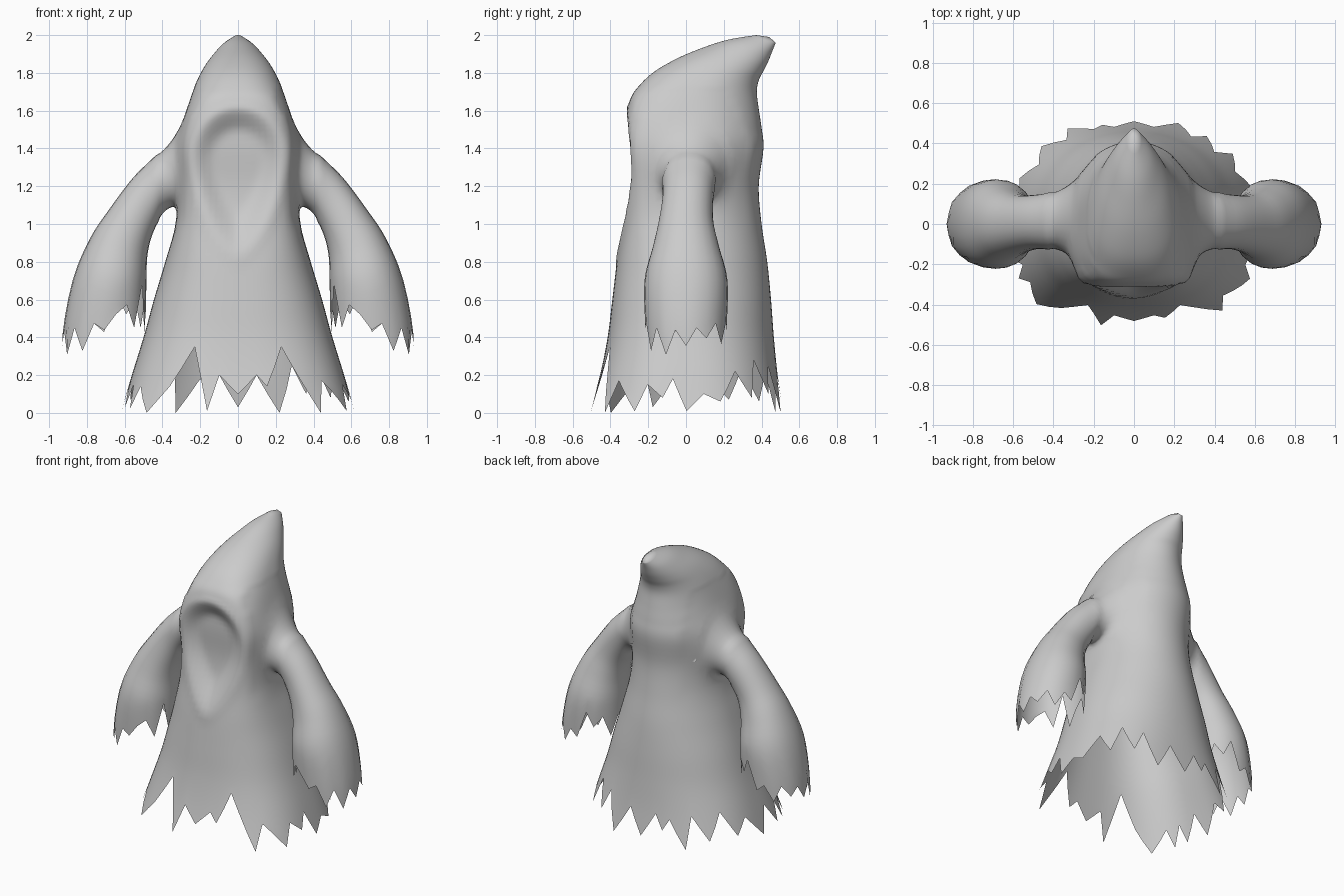
import bpy
import bmesh
import math
from mathutils import Vector

cube = bpy.data.objects.get("Cube")
if cube:
    bpy.data.objects.remove(cube, do_unlink=True)

cloth = bpy.data.materials.new("grey cloth")
cloth.use_nodes = True
cloth.diffuse_color = (0.6, 0.6, 0.6, 1)
cloth.node_tree.nodes["Principled BSDF"].inputs["Base Color"].default_value = (0.6, 0.6, 0.6, 1)


def spline(keys, k):
    """Smooth interpolation through a list of key tuples."""
    last = len(keys) - 1
    i = max(0, min(int(k), last - 1))
    t = k - i
    p0, p1, p2, p3 = (keys[max(0, min(j, last))] for j in range(i - 1, i + 3))
    if i == 0:
        p0 = [2 * a - b for a, b in zip(p1, p2)]
    return [0.5 * (2 * b + (c - a) * t + (2 * a - 5 * b + 4 * c - d) * t * t
                   + (3 * b - a - 3 * c + d) * t ** 3)
            for a, b, c, d in zip(p0, p1, p2, p3)]


def torn_edge(points, deg):
    """Straight-sided teeth between (angle, value) points around the hem."""
    for (a, u), (b, v) in zip(points, points[1:]):
        if a <= deg <= b:
            return u + (v - u) * (deg - a) / (b - a)
    return points[-1][1]


def squircle(angle, n):
    c, s = math.cos(angle), math.sin(angle)
    r = (abs(c) ** n + abs(s) ** n) ** (-1 / n)
    return r * c, r * s


def loft(name, surface, hem, base, top, step, columns, tip, plug):
    """Cloth tube with a ragged hem; slot 1 marks a temporary plug in the opening."""
    bm = bmesh.new()
    rows = []
    hem_rows = 5
    count = round((top - base) / step)
    for j in range(hem_rows + count + 1):
        row = []
        for i in range(columns):
            deg = -180 + 360 * i / columns
            if j < hem_rows:
                start = torn_edge(hem, deg)
                k = start + (base - start) * j / hem_rows
            else:
                k = base + (top - base) * (j - hem_rows) / count
            row.append(bm.verts.new(surface(math.radians(deg), k)))
        rows.append(row)
    tip_point, plug_point = bm.verts.new(tip), bm.verts.new(plug)
    for i in range(columns):
        n = (i + 1) % columns
        for low, high in zip(rows, rows[1:]):
            bm.faces.new((low[i], low[n], high[n], high[i]))
        bm.faces.new((rows[-1][i], rows[-1][n], tip_point))
        bm.faces.new((rows[0][n], rows[0][i], plug_point)).material_index = 1
    mesh = bpy.data.meshes.new(name)
    bm.to_mesh(mesh)
    bm.free()
    mesh.materials.append(cloth)
    mesh.materials.append(cloth)
    obj = bpy.data.objects.new(name, mesh)
    bpy.context.collection.objects.link(obj)
    return obj


# Robe and hood rings: front y, front z, back y, back z, half width,
# squareness of the front and of the back
ROBE = [(-.51, 0, .515, 0, .62, 2.8, 2.6), (-.455, .2, .485, .2, .562, 2.7, 2.4),
        (-.415, .4, .465, .4, .50, 2.6, 2.2), (-.39, .6, .45, .6, .445, 2.6, 2.1),
        (-.365, .8, .43, .8, .385, 2.8, 2), (-.33, 1, .40, 1, .33, 3.5, 2),
        (-.308, 1.2, .385, 1.2, .315, 4.3, 2), (-.315, 1.4, .41, 1.4, .325, 4.5, 2),
        (-.31, 1.55, .40, 1.51, .295, 4.2, 2), (-.295, 1.66, .385, 1.61, .262, 3.3, 2),
        (-.25, 1.73, .375, 1.70, .235, 2.7, 2), (-.17, 1.805, .385, 1.76, .205, 2.4, 2),
        (-.05, 1.875, .41, 1.81, .17, 2.2, 2), (.08, 1.93, .435, 1.86, .13, 2, 2),
        (.22, 1.975, .455, 1.91, .085, 2, 2), (.37, 2, .475, 1.96, .03, 2, 2)]

ROBE_HEM = [(-180, .03), (-170, .2), (-165, .1), (-160, .18), (-150, 0), (-145, .22),
            (-135, .06), (-125, .24), (-115, .07), (-105, .17), (-90, .01), (-80, .18),
            (-70, .03), (-65, .15), (-60, .02), (-55, .14), (-45, 0), (-35, .14),
            (-25, .35), (-20, .2), (-15, .01), (-10, .2), (0, .1), (10, .2), (15, .14),
            (25, .35), (40, 0), (45, .17), (50, .12), (60, .01), (65, .15), (75, .08),
            (80, .18), (90, .01), (100, .1), (110, .06), (120, .22), (130, .08),
            (135, .28), (145, .1), (150, .25), (160, 0), (170, .2), (180, .03)]


def face_hollow(x, z):
    """Depth of the almond-shaped face opening, with a slightly raised rim."""
    dz = z - 1.35
    if dz > 0:
        q = math.hypot(x / .25, dz / .26)
    else:
        q = ((abs(x) / .25) ** 1.5 + (-dz / .51) ** 1.5) ** (1 / 1.5)
    t = max(0, min(1, (1 - q) / .5))
    rim = math.exp(-((q - 1.03) / .08) ** 2)
    return .06 * t * t * (3 - 2 * t) - .008 * rim


def robe_surface(angle, k):
    front_y, front_z, back_y, back_z, width, front_n, back_n = spline(ROBE, k)
    front = abs(angle) < math.pi / 2
    c, s = squircle(angle, front_n if front else back_n)
    t = (1 - c) / 2
    y = front_y + (back_y - front_y) * t
    z = front_z + (back_z - front_z) * t
    x = width * s
    if front:
        y += face_hollow(x, z)
    return Vector((x, y, z))


robe_hem = [(a, z / .2) for a, z in ROBE_HEM]
robe = loft("hooded_robe", robe_surface, robe_hem, 2, len(ROBE) - 1, .2, 72,
            (0, .44, 1.99), (0, 0, .7))

# Sleeve rings, from wrist to shoulder: outer x, outer z, inner x, inner z,
# half depth, y shift; the last rings flare out into the robe
SLEEVE = [(.93, .25, .50, .25, .205, 0), (.925, .45, .49, .45, .215, 0),
          (.87, .72, .485, .68, .22, 0), (.78, .93, .48, .83, .175, 0),
          (.68, 1.08, .455, .94, .145, 0), (.56, 1.24, .41, 1.03, .135, .01),
          (.46, 1.34, .36, 1.075, .145, .015), (.37, 1.43, .315, 1.08, .175, .02),
          (.295, 1.55, .28, 1.05, .22, .02), (.21, 1.67, .23, 1.02, .26, .015)]

SLEEVE_HEM = [(-180, 1.4), (-165, .9), (-150, 2), (-135, 1), (-120, 1.5), (-105, 1.3),
              (-90, .95), (-75, 1.1), (-60, .4), (-45, 1), (-30, .3), (-15, .95), (0, .55),
              (15, 1), (30, .75), (45, 1.1), (60, .6), (75, 1.1), (90, .9), (105, 1.7),
              (120, 1.3), (135, 1.6), (150, 1), (165, 1.6), (180, 1.4)]


def sleeve_surface(angle, k):
    outer_x, outer_z, inner_x, inner_z, depth, shift = spline(SLEEVE, k)
    c, s = squircle(angle, 2.15)
    t = (1 - c) / 2
    return Vector((outer_x + (inner_x - outer_x) * t, shift + depth * s,
                   outer_z + (inner_z - outer_z) * t))


sleeves = loft("sleeves", sleeve_surface, SLEEVE_HEM, 2.25, len(SLEEVE) - 1, .25, 24,
               (.17, .015, 1.35), (.68, 0, .82))
sleeves.modifiers.new("Mirror", 'MIRROR').use_mirror_merge = False

# Weld the sleeves to the robe
weld = robe.modifiers.new("Weld sleeves", 'BOOLEAN')
weld.operation = 'UNION'
weld.solver = 'EXACT'
weld.object = sleeves
bpy.context.view_layer.update()
welded = bpy.data.meshes.new_from_object(robe.evaluated_get(bpy.context.evaluated_depsgraph_get()))
robe.modifiers.clear()
robe.data = welded
bpy.data.objects.remove(sleeves, do_unlink=True)

# Open the hem and cuffs again and soften the shoulder seams
bm = bmesh.new()
bm.from_mesh(welded)
plugs = [f for f in bm.faces if f.material_index == 1]
bmesh.ops.delete(bm, geom=plugs, context='FACES')
bmesh.ops.remove_doubles(bm, verts=bm.verts[:], dist=.004)
shoulders = [v for v in bm.verts
             if .2 < abs(v.co.x) < .42 and v.co.y > -.25 and .98 < v.co.z < 1.72]
for _ in range(12):
    bmesh.ops.smooth_vert(bm, verts=shoulders, factor=.5,
                          use_axis_x=True, use_axis_y=True, use_axis_z=True)
for face in bm.faces:
    face.smooth = True
bm.to_mesh(welded)
bm.free()
welded.materials.pop(index=1)
